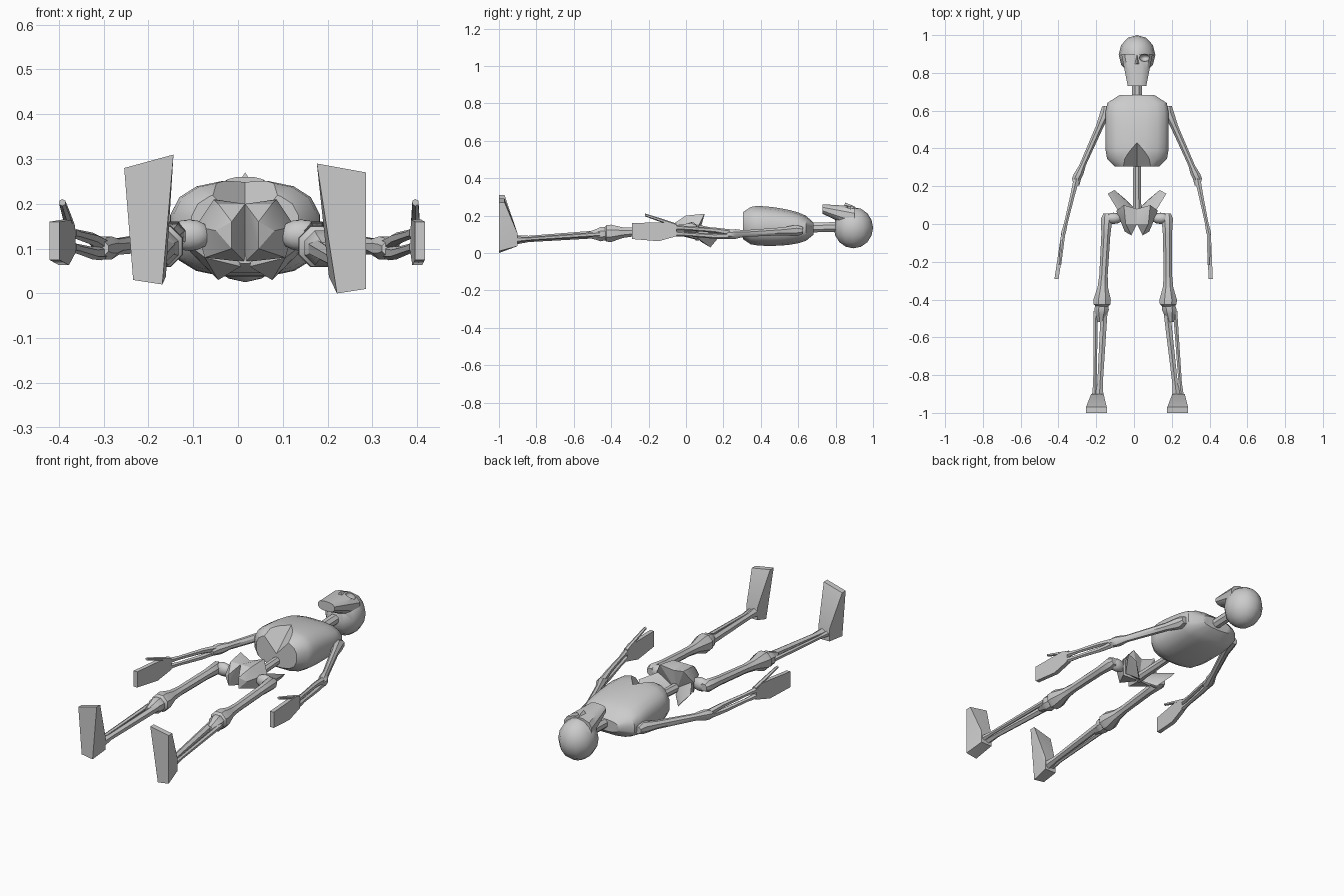
import bpy, bmesh, math
from mathutils import Vector

if "Cube" in bpy.data.objects:
    bpy.data.objects.remove(bpy.data.objects["Cube"], do_unlink=True)

MIDDLE = 0.016  # plane of symmetry

bone_grey = bpy.data.materials.new("bone_grey")
bone_grey.use_nodes = True
bone_grey.diffuse_color = (0.6, 0.6, 0.6, 1)
shader = bone_grey.node_tree.nodes["Principled BSDF"]
shader.inputs["Base Color"].default_value = bone_grey.diffuse_color


def shade(obj, angle):
    bpy.ops.object.select_all(action='DESELECT')
    obj.select_set(True)
    bpy.context.view_layer.objects.active = obj
    bpy.ops.object.shade_smooth_by_angle(angle=math.radians(angle))


def finish(name, bm, side, angle=40):
    """Place the part on its side of the body and turn it into an object."""
    for vert in bm.verts:
        vert.co.x = MIDDLE + side * vert.co.x
    bmesh.ops.recalc_face_normals(bm, faces=bm.faces)
    mesh = bpy.data.meshes.new(name)
    bm.to_mesh(mesh)
    bm.free()
    mesh.materials.append(bone_grey)
    obj = bpy.data.objects.new(name, mesh)
    bpy.context.collection.objects.link(obj)
    shade(obj, angle)
    return obj


def loft(name, sections, side=1, sides=8, power=1):
    """Skin rounded rings, each given as centre, half width and half depth."""
    def rounded(value):
        return math.copysign(abs(value) ** power, value)

    bm = bmesh.new()
    rings = []
    for centre, width, depth in sections:
        angles = [math.tau * (i + 0.5) / sides for i in range(sides)]
        rings.append([bm.verts.new(centre + Vector(
            (width * rounded(math.cos(a)), 0, depth * rounded(math.sin(a))))) for a in angles])
    for lower, upper in zip(rings, rings[1:]):
        for i in range(sides):
            bm.faces.new((lower[i - 1], lower[i], upper[i], upper[i - 1]))
    bm.faces.new(rings[0])
    bm.faces.new(rings[-1])
    return finish(name, bm, side)


def bone(name, stations, side=1, sides=8):
    """Round bone through stations of centre and radius."""
    return loft(name, [(centre, radius, radius) for centre, radius in stations], side, sides)


def hull(name, points, side=1):
    bm = bmesh.new()
    for point in points:
        bm.verts.new(point)
    bmesh.ops.convex_hull(bm, input=bm.verts)
    loose = [vert for vert in bm.verts if not vert.link_faces]
    bmesh.ops.delete(bm, geom=loose, context='VERTS')
    return finish(name, bm, side, angle=25)


def ball(name, centre, radii, side=1):
    bm = bmesh.new()
    bmesh.ops.create_uvsphere(bm, u_segments=12, v_segments=8, radius=1)
    bmesh.ops.scale(bm, vec=radii, verts=bm.verts)
    bmesh.ops.translate(bm, vec=centre, verts=bm.verts)
    return finish(name, bm, side)


def combine(obj, other, operation):
    modifier = obj.modifiers.new("combine", 'BOOLEAN')
    modifier.object = other
    modifier.operation = operation
    modifier.solver = 'EXACT'
    bpy.context.view_layer.objects.active = obj
    bpy.ops.object.modifier_apply(modifier=modifier.name)
    bpy.data.objects.remove(other, do_unlink=True)
    shade(obj, angle=35)


def along(start, end, steps):
    """Evenly spaced fractions with the points between two ends."""
    start, end = Vector(start), Vector(end)
    return [(i / steps, start.lerp(end, i / steps)) for i in range(steps + 1)]


# Skull: round cranium joined with a face that widens from chin to brow
skull = ball("skull", (0, 0.895, 0.135), (0.097, 0.105, 0.11))
face = loft("face", [(centre, 0.05 + 0.035 * t, 0.026 + 0.036 * t)
                     for t, centre in along((0, 0.73, 0.235), (0, 0.9, 0.19), 4)],
            sides=12, power=0.75)
combine(skull, face, 'UNION')
for side in (-1, 1):
    socket = ball("socket_cutter", (0.04, 0.88, 0.25), (0.028, 0.02, 0.035), side)
    combine(skull, socket, 'DIFFERENCE')
hull("nose_bridge", [(0, 0.9, 0.25), (0, 0.85, 0.27), (0, 0.86, 0.22),
                     (0.02, 0.845, 0.24), (-0.02, 0.845, 0.24)])

# Neck and lower spine
bone("neck", [(p, 0.028) for t, p in along((0, 0.64, 0.135), (0, 0.82, 0.14), 1)])
bone("lower_spine", [(p, 0.025 - 0.004 * t)
                     for t, p in along((0, 0.05, 0.09), (0, 0.34, 0.105), 2)])

# Rib cage: barrel rounded off at both ends and flatter at the shoulders
barrel = []
for t, centre in along((0, 0.305, 0.15), (0, 0.683, 0.13), 9):
    width = 0.17 * (1 - abs(1.95 * t - 0.96) ** 5) ** 0.2
    barrel.append((centre, width, width * (0.64 - 0.3 * t ** 3)))
rib_cage = loft("rib_cage", barrel, sides=16, power=0.75)

# Wedge opening below the breastbone
opening = hull("opening_cutter", [(0, 0.445, 0.26), (-0.13, 0.28, 0.26),
                                  (0.13, 0.28, 0.26), (0, 0.28, 0.12)])
combine(rib_cage, opening, 'DIFFERENCE')

for side, label in ((1, "left_"), (-1, "right_")):
    # Joints; the right limbs lie slightly wider than the left ones
    shift = 0 if side > 0 else 0.02
    hip = Vector((0.16, 0.03, 0.13))
    knee = Vector((0.165 + shift, -0.4, 0.105))
    ankle = Vector((0.22 - shift / 2, -0.9, 0.07))
    shoulder = Vector((0.165, 0.59, 0.12))
    elbow = Vector((0.32, 0.24, 0.1))
    wrist = Vector((0.38 + shift / 2, -0.05, 0.12))
    fingertip = Vector((0.39 + shift * 1.8, -0.29, 0.12))
    outward, upward, forward = Vector((1, 0, 0)), Vector((0, 1, 0)), Vector((0, 0, 1))

    # Pelvis: flared wing and lower lobe
    hull(label + "hip_wing", [
        (0.155, 0.16, 0.13), (0.12, 0.18, 0.09), (0.06, 0.13, 0.03),
        (0.01, 0.08, 0.06), (0.02, 0.07, 0.1), (0.1, 0.07, 0.15), (0.09, 0.06, 0.08)], side)
    hull(label + "hip_lobe", [
        (0, 0.08, 0.19), (0.07, 0.1, 0.21), (0.11, 0.07, 0.15), (0.09, 0.04, 0.08),
        (0, 0.06, 0.07), (0, 0, 0.2), (0.06, 0, 0.2), (0.065, -0.04, 0.14),
        (0.03, -0.06, 0.16), (0.03, -0.06, 0.1)], side)

    # Thigh with hip joint and flared knee
    ball(label + "hip_joint", hip - outward * 0.035, (0.05, 0.03, 0.035), side)
    bone(label + "thigh", [
        (hip + upward * 0.025, 0.02), (hip, 0.033), (hip.lerp(knee, 0.2), 0.026),
        (hip.lerp(knee, 0.7), 0.024), (hip.lerp(knee, 0.85), 0.03),
        (knee, 0.05), (knee - upward * 0.025, 0.048), (knee - upward * 0.04, 0.03)], side)

    # Shin and calf bones under a broad shin head
    bone(label + "shin_head", [
        (knee.lerp(ankle, t), radius)
        for t, radius in ((0.05, 0.036), (0.11, 0.042), (0.16, 0.031), (0.24, 0.018))], side)
    for part, start, end, radius in (("shin", -0.014, -0.01, 0.021), ("calf", 0.03, 0.014, 0.013)):
        top = knee.lerp(ankle, 0.12) + outward * start
        bottom = ankle + outward * end - upward * 0.02
        bone(label + part, [(top, radius), (top.lerp(bottom, 0.83), radius * 0.8),
                            (bottom, radius + 0.005)], side, sides=6)

    # Wedge foot with an upright sole
    sole = [(x, y, z) for y in (-1, -0.97)
            for x, z in ((0.16, 0.29 + shift), (0.27, 0.27 + shift / 2))]
    heel = [(0.205 - shift, -1, shift), (0.27 - shift, -1, shift + 0.01)]
    instep = [ankle + outward * x + forward * z for x in (-0.033, 0.033) for z in (-0.033, 0.033)]
    hull(label + "foot", sole + heel + instep, side)

    # Upper arm with shoulder and elbow knobs
    bone(label + "upper_arm", [
        (shoulder + upward * 0.035, 0.02), (shoulder, 0.033), (shoulder.lerp(elbow, 0.2), 0.023),
        (shoulder.lerp(elbow, 0.8), 0.019), (shoulder.lerp(elbow, 0.93), 0.028),
        (elbow, 0.026), (elbow - upward * 0.035, 0.016)], side)

    # Two forearm bones, one in front of the other
    for part, offset in (("front", forward * 0.016), ("back", forward * -0.016)):
        bone(label + "forearm_" + part, [
            (elbow + offset / 2, 0.018), (elbow.lerp(wrist, 0.3) + offset, 0.014),
            (elbow.lerp(wrist, 0.8) + offset, 0.011), (wrist + offset, 0.015)], side, sides=6)

    # Flat hand and thumb
    outline = [wrist + forward * 0.02, wrist - forward * 0.03,
               wrist.lerp(fingertip, 0.15) + forward * 0.045,
               wrist.lerp(fingertip, 0.4) - forward * 0.057,
               fingertip + forward * 0.04, fingertip - forward * 0.045]
    hull(label + "hand", [p + outward * x for p in outline for x in (-0.011, 0.011)], side)
    bone(label + "thumb", [
        (wrist.lerp(fingertip, t) + forward * rise - outward * 0.01 * t, 0.012 - 0.006 * t)
        for t, rise in ((0, 0.025), (0.35, 0.055), (0.7, 0.083))], side, sides=6)
